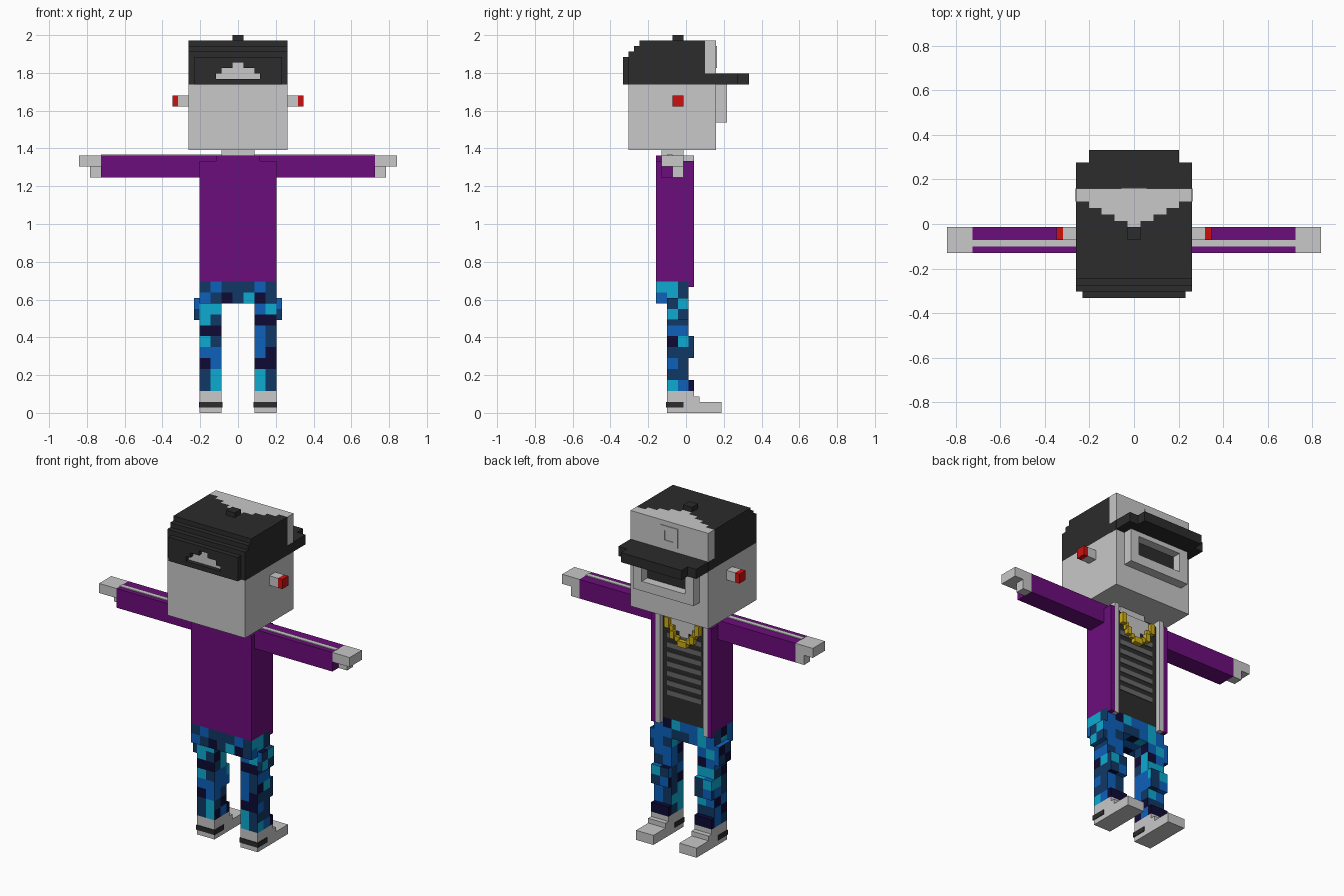
import bpy, bmesh, random

if "Cube" in bpy.data.objects:
    bpy.data.objects.remove(bpy.data.objects["Cube"])

random.seed(4)
U = 2 / 69  # one block of the model

COLOURS = {
    "light_grey": (0.58, 0.58, 0.58), "charcoal": (0.025, 0.025, 0.025),
    "purple": (0.15, 0.004, 0.20), "red": (0.62, 0.005, 0.005),
    "cyan": (0.004, 0.40, 0.63), "blue": (0.004, 0.12, 0.50),
    "dark_blue": (0.005, 0.04, 0.13), "navy": (0.004, 0.003, 0.035),
    "gold": (0.62, 0.42, 0.008), "stripe_grey": (0.14, 0.14, 0.14),
}
MATS = {}
for cname, c in COLOURS.items():
    MATS[cname] = bpy.data.materials.new(cname)
    MATS[cname].diffuse_color = (*c, 1)
CAMO = "CBDN"
CAMO_MATS = ["cyan", "blue", "dark_blue", "navy"]


def finish(name, bm, mats):
    me = bpy.data.meshes.new(name)
    bm.to_mesh(me)
    bm.free()
    for m in mats:
        me.materials.append(MATS[m])
    ob = bpy.data.objects.new(name, me)
    bpy.context.collection.objects.link(ob)


def part(name, mat, boxes, mirror=False):
    """Boxes as (x0, x1, y0, y1, z0, z1) in block units, optionally mirrored in x."""
    bm = bmesh.new()
    boxes = list(boxes)
    if mirror:
        boxes += [(-b[1], -b[0], *b[2:]) for b in boxes]
    for x0, x1, y0, y1, z0, z1 in boxes:
        for v in bmesh.ops.create_cube(bm, size=1)["verts"]:
            v.co = ((x1 if v.co.x > 0 else x0) * U,
                    (y1 if v.co.y > 0 else y0) * U,
                    (z1 if v.co.z > 0 else z0) * U)
    finish(name, bm, [mat])


def camo(name, box, rows=None):
    """Box split into two-block patches; rows give the rear pattern from the top."""
    lo, hi = box[0::2], box[1::2]
    bm = bmesh.new()

    def cuts(a):
        c, out = lo[a], []
        while c < hi[a]:
            out.append((c, min(c + 2, hi[a])))
            c += 2
        return out

    for axis in range(3):
        a, b = (axis + 1) % 3, (axis + 2) % 3
        for side in (0, 1):
            for i, (a0, a1) in enumerate(cuts(a)):
                for j, (b0, b1) in enumerate(cuts(b)):
                    ring = [(a0, b0), (a1, b0), (a1, b1), (a0, b1)]
                    vs = []
                    for p, q in (ring if side else ring[::-1]):
                        co = [0, 0, 0]
                        co[axis] = (hi if side else lo)[axis] * U
                        co[a], co[b] = p * U, q * U
                        vs.append(bm.verts.new(co))
                    f = bm.faces.new(vs)
                    if rows and axis == 1 and side == 0:
                        f.material_index = CAMO.index(rows[len(rows) - 1 - i][j])
                    else:
                        f.material_index = random.choice((0, 1, 1, 2, 2, 3))
    bmesh.ops.remove_doubles(bm, verts=bm.verts, dist=1e-5)
    finish(name, bm, CAMO_MATS)


T = 0.15  # thickness of painted plates, in blocks

# Head, neck and face frame
part("head", "light_grey", [(-9, 9, -10.5, 5.5, 48, 60)])
part("neck", "light_grey", [(-3, 3, -4.5, -0.5, 46, 48)])
part("face_frame", "light_grey", [
    (-7, 7, 5.5, 7.5, 53, 55), (-7, 7, 5.5, 7.5, 59, 60),
    (-7, -5, 5.5, 7.5, 55, 59), (5, 7, 5.5, 7.5, 55, 59)])
part("face_screen", "charcoal", [(-5, 5, 5.5, 5.5 + T, 55, 59)])
part("ear_stem", "light_grey", [(9, 11, -2.5, -0.5, 56, 58)], True)
part("ear_tip", "red", [(11, 12, -2.5, -0.5, 56, 58)], True)

# Cap: dark crown with a stepped light front
steps = [(0, 1, -0.5), (1, 3, 0.5), (3, 5, 1.5), (5, 7, 2.5), (7, 9, 3.5)]
part("cap_crown", "charcoal", [(a, b, -8.5, y, 60, 68) for a, b, y in steps], True)
part("cap_front", "light_grey", [(a, b, y, 5.5, 60, 68) for a, b, y in steps], True)
part("cap_back_steps", "charcoal",
     [(-9, 9, -9.5, -8.5, 60, 67), (-9, 9, -10.5, -9.5, 60, 66)])
part("cap_button", "charcoal", [(-1, 1, -2.5, -0.5, 68, 69)])
part("cap_brim", "charcoal", [(-9, 9, 5.5, 9.5, 60, 62), (-7, 7, 9.5, 11.5, 60, 62)])
part("cap_brim_sides", "charcoal", [(7.05, 9.05, 3.5, 5.5, 60, 62)], True)
part("cap_emblem", "light_grey", [
    (-2, 2, 5.5, 5.5 + T, 66, 67), (-2, 2, 5.5, 5.5 + T, 63, 64),
    (-2, -1, 5.5, 5.5 + T, 64, 66), (1, 2, 5.5, 5.5 + T, 64, 66)])

# Rear cap strap with a stepped opening
opening = [(61, 62, 4), (62, 63, 3), (63, 64, 1)]
part("cap_strap", "charcoal",
     [(w, 8, -11.5, -10.5, z0, z1) for z0, z1, w in opening]
     + [(0, 8, -11.5, -10.5, 60, 61), (0, 8, -11.5, -10.5, 64, 65)], True)
part("cap_strap_gap", "light_grey",
     [(-w, w, -10.5 - T, -10.5, z0, z1) for z0, z1, w in opening])

# Jacket, sleeves and hands
part("jacket_body", "purple", [
    (-7, 7, -5.5, -0.5, 24, 46), (-4, 4, -5.5, -4.5, 46, 47)])
part("jacket_front", "purple",
     [(6, 7, -0.5, 1.5, 24, 46), (6, 7, 0.5, 1.5, 23, 24)], True)
part("jacket_trim", "light_grey",
     [(5, 6, -0.5, 1.5, 24, 47), (5, 6, 0.5, 1.5, 23, 24)], True)
part("shoulder", "purple", [(3, 7, -4.5, -0.5, 46, 47)], True)
part("sleeve", "purple", [(7, 25, -4.5, -0.5, 43, 47)], True)
part("sleeve_stripe", "light_grey", [(3, 25, -3.5, -2.5, 47, 47 + T)], True)
part("hand", "light_grey", [(25, 29, -4.5, -0.5, 45, 47)], True)
part("thumb", "light_grey", [(25, 27, -2.5, -0.5, 43, 45)], True)

# Shirt, neckline and chain
part("shirt", "charcoal", [(-5, 5, -0.5, 0.5, 24, 46)])
part("shirt_stripes", "stripe_grey",
     [(-4, 4, 0.5, 0.5 + T, z, z + 1) for z in range(29, 42, 2)])
part("neckline", "light_grey",
     [(-w, w, 0.5, 0.5 + T, z, z + 1) for z, w in ((45, 3), (44, 3), (43, 2), (42, 1))])
part("chain", "gold", [
    (3, 4, 0.5, 1.5, 43.4, 45.6), (2.2, 3, 0.5, 1.2, 42.4, 44),
    (1.8, 2.8, 0.5, 1.5, 41.4, 43), (0.8, 1.8, 0.5, 1.2, 41, 42)], True)
part("chain_pendant", "gold", [(-1, 1, 0.5, 1.5, 40.2, 41.4)])

# Patterned trousers with pockets, knee patches and cuffs
camo("hips", (-7, 7, -5.5, 0.5, 20, 24), ["DBDDDBD", "BDNDCND"])
LEG_ROWS = {-1: ["CC", "CD", "NN", "CD", "BB", "NB", "DC", "DC"],
            1: ["BC", "NN", "BD", "BD", "BN", "NN", "CD", "CD"]}
for s, side in ((-1, "left"), (1, "right")):
    def span(a, b):
        return (a, b) if s > 0 else (-b, -a)
    camo("leg_" + side, (*span(3, 7), -3.5, 0.5, 4, 20), LEG_ROWS[s])
    camo("pocket_" + side, (*span(7, 8), -3.5, 0.5, 17, 21))
    camo("knee_patch_" + side, (*span(3, 7), 0.5, 1.5, 10, 14))
part("cuff", "navy", [(3, 7, 0.5, 1.5, 4, 6)], True)

# Shoes
part("shoe", "light_grey", [
    (3, 7, -3.5, 1.5, 0, 4), (3, 7, 1.5, 2.5, 0, 3), (3, 7, 2.5, 6.5, 0, 2)], True)
part("shoe_stripe", "charcoal", [
    (3 - T, 7 + T, -3.5 - T, -0.5, 1, 2)], True)

for m in bpy.data.materials:
    if m.users and not m.is_grease_pencil:
        m.use_nodes = True
        m.node_tree.nodes["Principled BSDF"].inputs["Base Color"].default_value = m.diffuse_color
